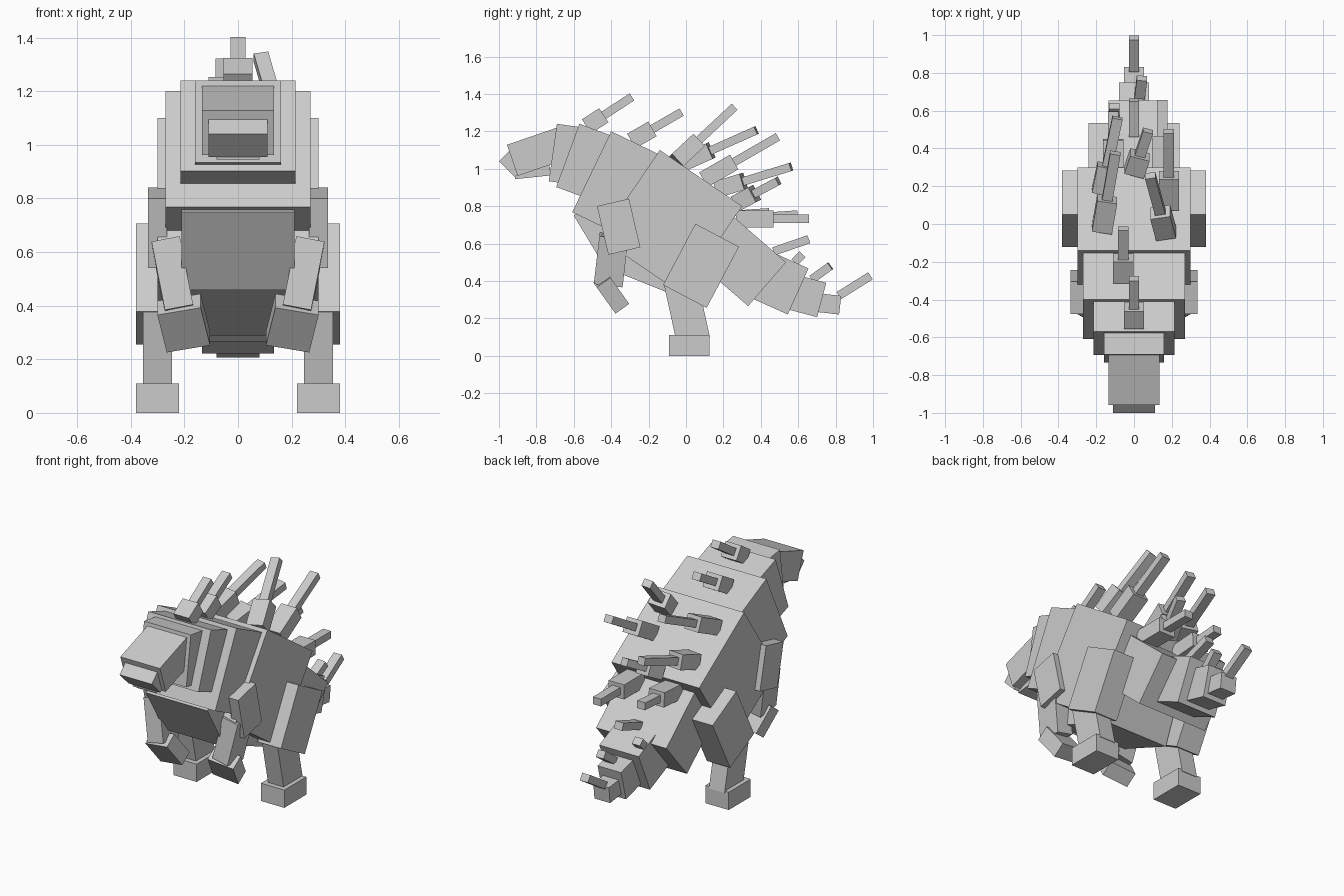
import bpy
from math import cos, radians, sin
from mathutils import Matrix, Vector

default_cube = bpy.data.objects.get("Cube")
if default_cube:
    bpy.data.objects.remove(default_cube, do_unlink=True)

light_grey = bpy.data.materials.new("light_grey")
light_grey.use_nodes = True
grey_shade = (0.6, 0.6, 0.6, 1)
light_grey.diffuse_color = grey_shade
shader = light_grey.node_tree.nodes["Principled BSDF"]
shader.inputs["Base Color"].default_value = grey_shade

SIDEWAYS = Vector((1, 0, 0))


def block(name, centre, axes, size):
    """Add a box with the given local axes and full size."""
    bpy.ops.mesh.primitive_cube_add(size=1)
    part = bpy.context.object
    part.name = name
    turn = Matrix(axes).transposed().to_4x4()
    scale = Matrix.Diagonal(size).to_4x4()
    part.data.transform(Matrix.Translation(centre) @ turn @ scale)
    part.data.materials.append(light_grey)


def slab(name, front, back, depth, width, x=0):
    """Add a box hanging below a top edge that runs from front to back in (y, z)."""
    front, back = Vector((x, *front)), Vector((x, *back))
    along = (back - front).normalized()
    up = SIDEWAYS.cross(along)
    centre = (front + back - up * depth) / 2
    block(name, centre, (SIDEWAYS, along, up), (width, (back - front).length, depth))
    return front, back


def bar(name, start, end, width, thick):
    """Add a box that runs from one point to another."""
    start, end = Vector(start), Vector(end)
    along = (end - start).normalized()
    across = along.cross(SIDEWAYS).normalized()
    axes = (across.cross(along), across, along)
    block(name, (start + end) / 2, axes, (width, thick, (end - start).length))


def spine(segment, place, x=0, pitch=30, lean=0, base=0.15, length=0.27):
    """Add a thin spine on a thick base, placed along the top edge of a segment."""
    front, back = segment
    step = Vector((lean, cos(radians(pitch)), sin(radians(pitch)))).normalized()
    foot = front.lerp(back, place) + SIDEWAYS * x
    root = foot + step * base
    bar("spine", root - step * base / 2, root + step * length, width=0.055, thick=0.045)
    if base:
        bar("spine_base", foot, root, width=0.107, thick=0.09)


# Head
slab("head", front=(-0.957, 1.128), back=(-0.66, 1.23), depth=0.176, width=0.27)
slab("snout", front=(-1, 1.04), back=(-0.94, 1.1), depth=0.12, width=0.22)
slab("lower_jaw", front=(-0.92, 1), back=(-0.73, 1.02), depth=0.056, width=0.16)

# Neck and body
slab("neck_front", front=(-0.69, 1.24), back=(-0.55, 1.22), depth=0.31, width=0.32)
neck_middle = slab("neck_middle", front=(-0.57, 1.24), back=(-0.38, 1.17), depth=0.36, width=0.43)
neck_rear = slab("neck_rear", front=(-0.4, 1.2), back=(-0.13, 1.07), depth=0.48, width=0.54)
torso = slab("torso", front=(-0.14, 1.1), back=(0.3, 0.8), depth=0.57, width=0.6)
slab("chest", front=(-0.6, 0.75), back=(-0.4, 0.87), depth=0.34, width=0.42)
slab("belly", front=(-0.33, 0.7), back=(0.12, 0.52), depth=0.25, width=0.42)

# Tail
tail_base = slab("tail_base", front=(0.2, 0.79), back=(0.535, 0.5), depth=0.31, width=0.48)
tail_middle = slab("tail_middle", front=(0.47, 0.55), back=(0.655, 0.467), depth=0.27, width=0.27)
tail_rear = slab("tail_rear", front=(0.6, 0.43), back=(0.75, 0.39), depth=0.19, width=0.16)
tail_end = slab("tail_end", front=(0.7, 0.335), back=(0.83, 0.32), depth=0.1, width=0.107)

# Legs and arms on both sides
for side, sign in (("left", 1), ("right", -1)):
    hip, wrist = sign * 0.3, sign * 0.22
    slab(side + "_thigh", front=(0.05, 0.706), back=(0.283, 0.583), depth=0.37, width=0.16, x=hip)
    bar(side + "_shin", start=(hip, -0.03, 0.4), end=(hip, 0.04, 0.08), width=0.107, thick=0.18)
    slab(side + "_foot", front=(-0.09, 0.11), back=(0.125, 0.11), depth=0.11, width=0.16, x=hip)
    slab(side + "_upper_arm", front=(-0.476, 0.8), back=(-0.305, 0.84), depth=0.267, width=0.07, x=hip)
    elbow, fingers = sign * 0.27, sign * 0.185
    bar(side + "_forearm", start=(elbow, -0.385, 0.64), end=(wrist, -0.415, 0.385), width=0.107, thick=0.155)
    bar(side + "_hand", start=(wrist, -0.45, 0.405), end=(fingers, -0.35, 0.265), width=0.165, thick=0.09)

# Neck spines
spine(neck_middle, place=0.2, pitch=33, base=0.11, length=0.18)
spine(neck_rear, place=0.4, x=-0.057, base=0.13, length=0.18)

# Torso spines
spine(torso, place=0.2, x=0.17, pitch=43, lean=-0.2, base=0.16)
spine(torso, place=0.25, x=-0.17, pitch=24, lean=0.16, base=0.18)
spine(torso, place=0.53, x=0.185, base=0.19)
spine(torso, place=0.7, x=-0.17, pitch=17, lean=0.2)
spine(torso, place=0.94, pitch=28, lean=0.3, base=0.11, length=0.15)

# Tail spines
spine(tail_base, place=0.2, x=0.15, pitch=0, base=0.2, length=0.19)
spine(tail_base, place=0.2, x=-0.11, pitch=4, base=0.18, length=0.15)
spine(tail_base, place=0.8, pitch=19, base=0, length=0.2)
spine(tail_middle, place=0.6, x=-0.105, pitch=45, base=0, length=0.06)
spine(tail_rear, place=0.5, x=0.03, pitch=36, lean=0.1, base=0, length=0.12)
spine(tail_end, place=0.9, pitch=32, base=0, length=0.2)
